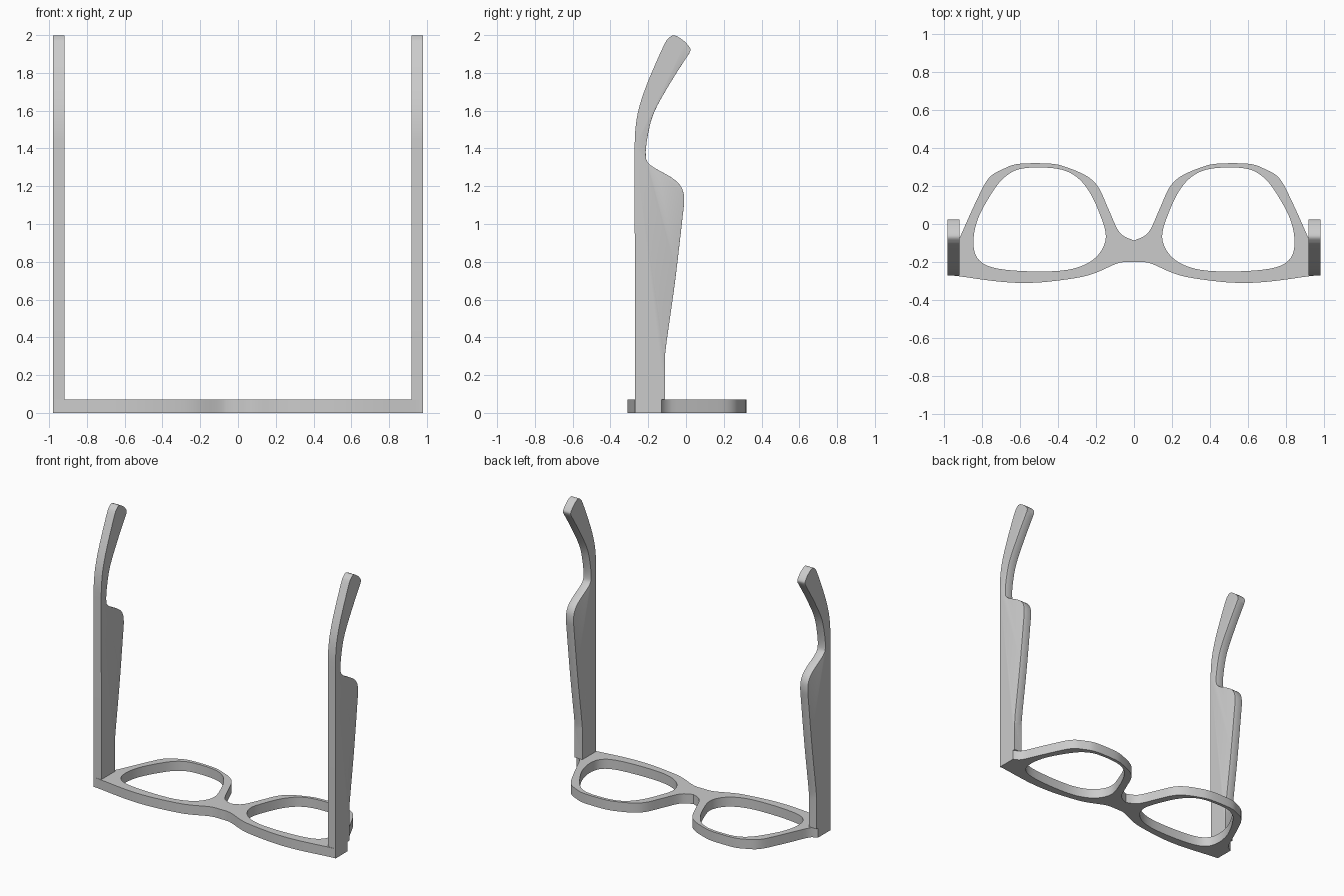
import bpy, bmesh
from mathutils import Vector

cube = bpy.data.objects.get("Cube")
if cube:
    bpy.data.objects.remove(cube, do_unlink=True)

FRAME_T = 0.07          # frame thickness
ARM_IN, ARM_OUT = 0.918, 0.98


def smooth_path(pts, closed=False, steps=5):
    """Catmull-Rom curve through 2D points."""
    p = [Vector(q) for q in pts]
    n = len(p)
    if closed:
        get = lambda i: p[i % n]
    else:
        get = lambda i: p[min(max(i, 0), n - 1)]
    out = []
    for i in range(n if closed else n - 1):
        a, b, c, d = (get(i + k) for k in (-1, 0, 1, 2))
        for s in range(steps):
            t = s / steps
            out.append(0.5 * (2 * b + (c - a) * t + (2 * a - 5 * b + 4 * c - d) * t**2
                              + (3 * b - a - 3 * c + d) * t**3))
    return out if closed else out + [p[-1]]


def mirror(pts):
    return [Vector((-q.x, q.y)) for q in reversed(pts)]


def shade(obj):
    bpy.ops.object.select_all(action='DESELECT')
    obj.select_set(True)
    bpy.context.view_layer.objects.active = obj
    bpy.ops.object.shade_smooth_by_angle(angle=0.6)


# Front frame: half outline, mirrored, with two lens openings
upper = smooth_path([(0, -.087), (.075, -.045), (.135, .08), (.185, .19), (.245, .25),
                     (.345, .295), (.435, .317), (.6, .317), (.68, .293), (.765, .24),
                     (.835, .11), (.918, -.075)])
lower = smooth_path([(.98, -.27), (.92, -.275), (.72, -.302), (.57, -.31), (.42, -.3),
                     (.24, -.27), (.1, -.212), (.05, -.2), (0, -.2)])
half = upper + [Vector((.94, -.11)), Vector((.98, -.13))] + lower
outline = half + mirror(half)[1:-1]
lens = smooth_path([(.148, -.07), (.185, .065), (.245, .185), (.32, .26), (.42, .293),
                    (.58, .293), (.67, .255), (.74, .175), (.82, .03), (.845, -.1),
                    (.815, -.19), (.715, -.235), (.5, -.25), (.32, -.235), (.2, -.175)], True)

curve = bpy.data.curves.new("front_frame_curve", 'CURVE')
curve.dimensions = '2D'
curve.fill_mode = 'BOTH'
curve.extrude = FRAME_T / 2
for loop in (outline, lens, mirror(lens)):
    spline = curve.splines.new('POLY')
    spline.points.add(len(loop) - 1)
    for pt, q in zip(spline.points, loop):
        pt.co = (q.x, q.y, FRAME_T / 2, 1)
    spline.use_cyclic_u = True
frame = bpy.data.objects.new("front_frame", curve)
bpy.context.collection.objects.link(frame)
frame.location.z = FRAME_T / 2
for pt in [p for s in curve.splines for p in s.points]:
    pt.co.z = 0
bpy.ops.object.select_all(action='DESELECT')
frame.select_set(True)
bpy.context.view_layer.objects.active = frame
bpy.ops.object.convert(target='MESH')
bm = bmesh.new()
bm.from_mesh(frame.data)
bmesh.ops.remove_doubles(bm, verts=bm.verts, dist=0.0005)
bmesh.ops.recalc_face_normals(bm, faces=bm.faces)
bm.to_mesh(frame.data)
bm.free()
shade(frame)

# Arm side profile as (y, z): outer edge, rounded tip, inner edge
outer = smooth_path([(-.272, 1.4), (-.268, 1.5), (-.25, 1.61), (-.205, 1.745), (-.12, 1.94),
                     (-.09, 1.985), (-.06, 1.998), (-.012, 1.97), (.022, 1.93), (.018, 1.905)])
inner = smooth_path([(.018, 1.905), (-.075, 1.76), (-.165, 1.6), (-.2, 1.48), (-.213, 1.365),
                     (-.188, 1.312), (-.075, 1.245), (-.025, 1.195), (-.01, 1.13),
                     (-.02, 1.02), (-.06, .68), (-.105, .36), (-.112, .28)])
profile = [Vector((-.27, FRAME_T))] + outer + inner[1:] + [Vector((-.112, FRAME_T))]
first_inner = len(outer)


def make_arm(name, side):
    bm = bmesh.new()
    rings = [[bm.verts.new((side * x, q.x, q.y)) for q in profile] for x in (ARM_IN, ARM_OUT)]
    for ring in rings:
        bm.faces.new(ring)
    n = len(profile)
    for i in range(n):
        j = (i + 1) % n
        bm.faces.new((rings[0][i], rings[0][j], rings[1][j], rings[1][i]))
    bmesh.ops.recalc_face_normals(bm, faces=bm.faces)
    # soften the long edges of the inner side
    rims = [bm.edges.get((ring[i], ring[i + 1])) for ring in rings
            for i in range(first_inner, n - 2)]
    bmesh.ops.bevel(bm, geom=rims, offset=0.01, segments=2, profile=0.5,
                    affect='EDGES', clamp_overlap=True)
    mesh = bpy.data.meshes.new(name)
    bm.to_mesh(mesh)
    bm.free()
    obj = bpy.data.objects.new(name, mesh)
    bpy.context.collection.objects.link(obj)
    shade(obj)


make_arm("left_arm", 1)
make_arm("right_arm", -1)
